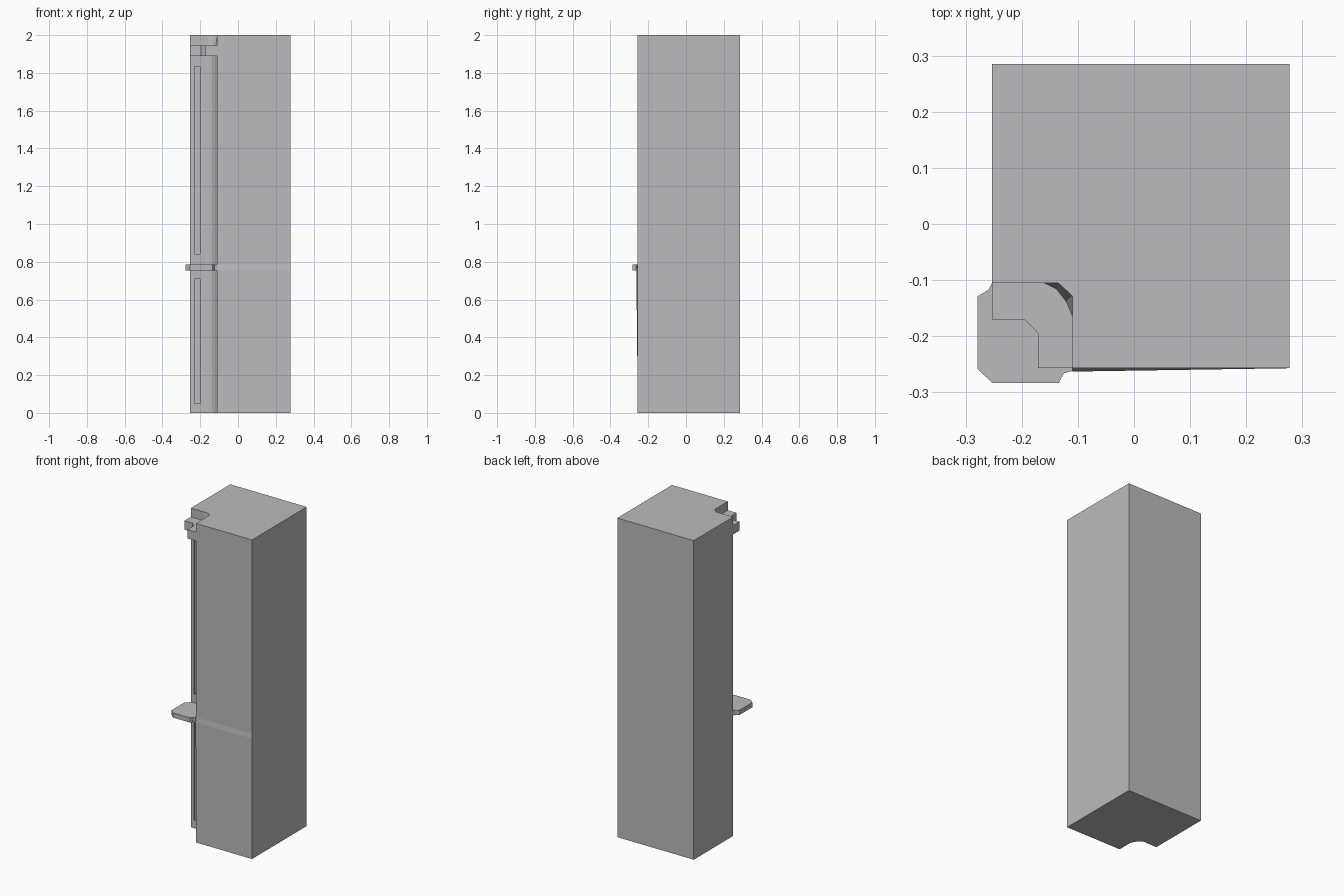
import bpy, bmesh

cube = bpy.data.objects.get("Cube")
if cube:
    bpy.data.objects.remove(cube, do_unlink=True)

grey = bpy.data.materials.new("plain grey")
grey.use_nodes = True
grey.diffuse_color = (0.5, 0.5, 0.5, 1)
grey.node_tree.nodes["Principled BSDF"].inputs["Base Color"].default_value = (0.5, 0.5, 0.5, 1)


def loft(name, rings):
    """Solid through (height, outline) rings with equal point counts."""
    bm = bmesh.new()
    loops = [[bm.verts.new((x, y, z)) for x, y in pts] for z, pts in rings]
    for low, high in zip(loops, loops[1:]):
        for i in range(len(low)):
            j = (i + 1) % len(low)
            bm.faces.new((low[i], low[j], high[j], high[i]))
    bm.faces.new(loops[0])
    bm.faces.new(loops[-1])
    bmesh.ops.recalc_face_normals(bm, faces=bm.faces)
    mesh = bpy.data.meshes.new(name)
    bm.to_mesh(mesh)
    bm.free()
    mesh.materials.append(grey)
    obj = bpy.data.objects.new(name, mesh)
    bpy.context.collection.objects.link(obj)
    return obj


def rect(x0, x1, y0, y1):
    return [(x0, y0), (x1, y0), (x1, y1), (x0, y1)]


LEFT, RIGHT, FRONT, BACK = -0.253, 0.277, -0.257, 0.285
NX, NY = -0.11, -0.105          # inner walls of the corner recess
ROUND = [(-0.16, NY), (-0.138, -0.116), (-0.121, -0.138), (NX, -0.165)]
FLARED = [(-0.16, NY), (-0.135, NY), (NX, -0.128), (NX, -0.165)]


def outline(corner, tip=FRONT):
    return [(RIGHT, FRONT), (RIGHT, BACK), (LEFT, BACK), (LEFT, NY)] + corner + [(NX, tip)]


# Square column with a rounded recess down one corner, flared at the top
column = loft("column", [(0, outline(ROUND)), (0.2, outline(ROUND)),
                         (0.755, outline(ROUND, -0.263)), (0.785, outline(ROUND)),
                         (1.945, outline(ROUND)), (2, outline(FLARED))])

# Long shallow grooves in both recess walls, below and above the shelf
DEPTH = 0.01
for z0, z1 in ((0.05, 0.71), (0.84, 1.835)):
    for shape in (rect(-0.23, -0.202, NY - 0.02, NY + DEPTH),
                  rect(NX - 0.02, NX + DEPTH, -0.235, -0.207)):
        cutter = loft("groove_cutter", [(z0, shape), (z1, shape)])
        cutter.hide_render = True
        mod = column.modifiers.new("groove", 'BOOLEAN')
        mod.operation = 'DIFFERENCE'
        mod.solver = 'EXACT'
        mod.object = cutter
        bpy.context.view_layer.objects.active = column
        bpy.ops.object.modifier_apply(modifier=mod.name)
        bpy.data.objects.remove(cutter, do_unlink=True)

# Chamfered cornice lining the recess near the top
cornice = [(LEFT, NY), (LEFT, -0.17), (-0.196, -0.17), (-0.171, -0.195),
           (-0.171, FRONT), (NX, FRONT)] + ROUND[::-1]
loft("cornice", [(1.89, cornice), (1.945, cornice)])

# Projecting shelf that fills the recess, with clipped corners
shelf = [(LEFT, NY), (-0.259, -0.117), (-0.279, -0.129), (-0.279, -0.258),
         (LEFT, -0.283), (-0.134, -0.283), (-0.125, -0.266), (NX, -0.262)] + ROUND[::-1]
loft("shelf", [(0.755, shelf), (0.785, shelf)])
